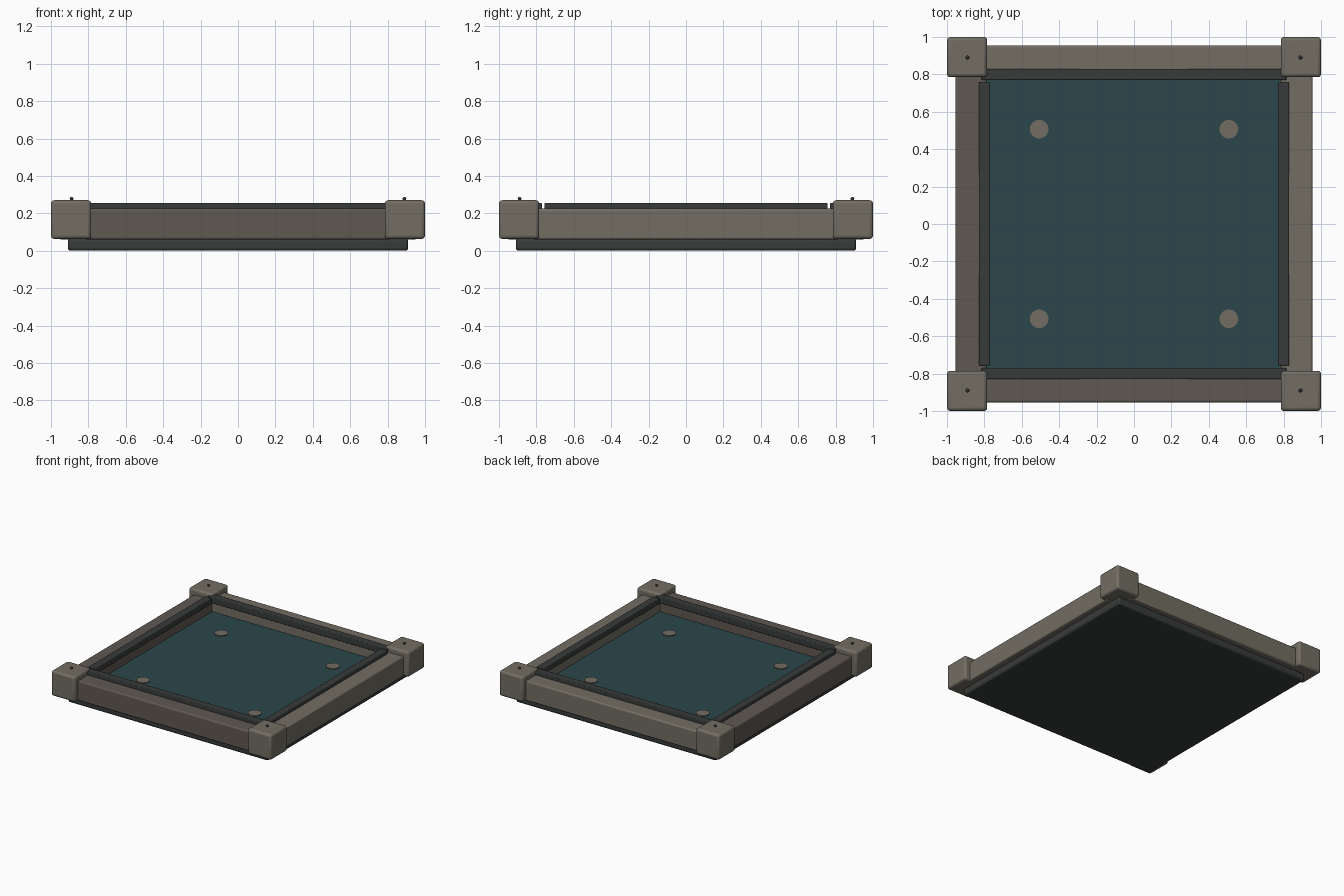
import bpy, math

if "Cube" in bpy.data.objects:
    bpy.data.objects.remove(bpy.data.objects["Cube"])


def material(name, rgb):
    m = bpy.data.materials.new(name)
    m.diffuse_color = (*rgb, 1)
    m.use_nodes = True
    m.node_tree.nodes["Principled BSDF"].inputs["Base Color"].default_value = m.diffuse_color
    return m


STONE = material("stone", (0.17, 0.155, 0.125))
BROWN = material("brown_stone", (0.115, 0.098, 0.085))
DARK = material("dark", (0.04, 0.044, 0.043))
TEAL = material("teal", (0.025, 0.062, 0.07))


def finish(name, mat, bevel, segments=3):
    ob = bpy.context.object
    ob.name = name
    ob.data.materials.append(mat)
    if bevel:
        mod = ob.modifiers.new("bevel", "BEVEL")
        mod.width = bevel
        mod.segments = segments
    bpy.ops.object.shade_smooth_by_angle(angle=math.radians(35))
    return ob


def box(name, lo, hi, mat, bevel=0.0):
    bpy.ops.mesh.primitive_cube_add(size=1, location=[(a + b) / 2 for a, b in zip(lo, hi)])
    bpy.context.object.scale = [b - a for a, b in zip(lo, hi)]
    bpy.ops.object.transform_apply(location=False, rotation=False, scale=True)
    return finish(name, mat, bevel)


# Base slab and recessed floor
box("base_slab", (-0.91, -0.91, 0), (0.91, 0.91, 0.065), DARK, 0.015)
box("floor_panel", (-0.8, -0.8, 0.05), (0.8, 0.8, 0.13), TEAL)

# Walls and the dark trim along their inner top edges
for s, side_x, side_y, mat in ((-1, "left", "front", BROWN), (1, "right", "back", STONE)):
    w0, w1 = sorted((s * 0.785, s * 0.955))
    t0, t1 = sorted((s * 0.77, s * 0.83))
    box(side_y + "_wall", (-0.82, w0, 0.06), (0.82, w1, 0.225), mat, 0.012)
    box(side_x + "_wall", (w0, -0.82, 0.06), (w1, 0.82, 0.225), mat, 0.012)
    box(side_y + "_trim", (-0.815, t0, 0.205), (0.815, t1, 0.255), DARK, 0.006)
    box(side_x + "_trim", (t0, -0.757, 0.205), (t1, 0.757, 0.255), DARK, 0.006)

# Corner blocks with pins, and floor studs
for sx in (-1, 1):
    for sy in (-1, 1):
        tag = f"{'left' if sx < 0 else 'right'}_{'front' if sy < 0 else 'back'}"
        x0, x1 = sorted((sx * 0.785, sx))
        y0, y1 = sorted((sy * 0.785, sy))
        box("corner_block_" + tag, (x0, y0, 0.063), (x1, y1, 0.27), STONE, 0.018)
        bpy.ops.mesh.primitive_uv_sphere_add(segments=12, ring_count=8, radius=0.01,
                                             location=(sx * 0.89, sy * 0.89, 0.278))
        finish("corner_pin_" + tag, DARK, 0)
        bpy.ops.mesh.primitive_cylinder_add(vertices=24, radius=0.05, depth=0.03,
                                            location=(sx * 0.507, sy * 0.507, 0.122))
        finish("floor_stud_" + tag, STONE, 0)
